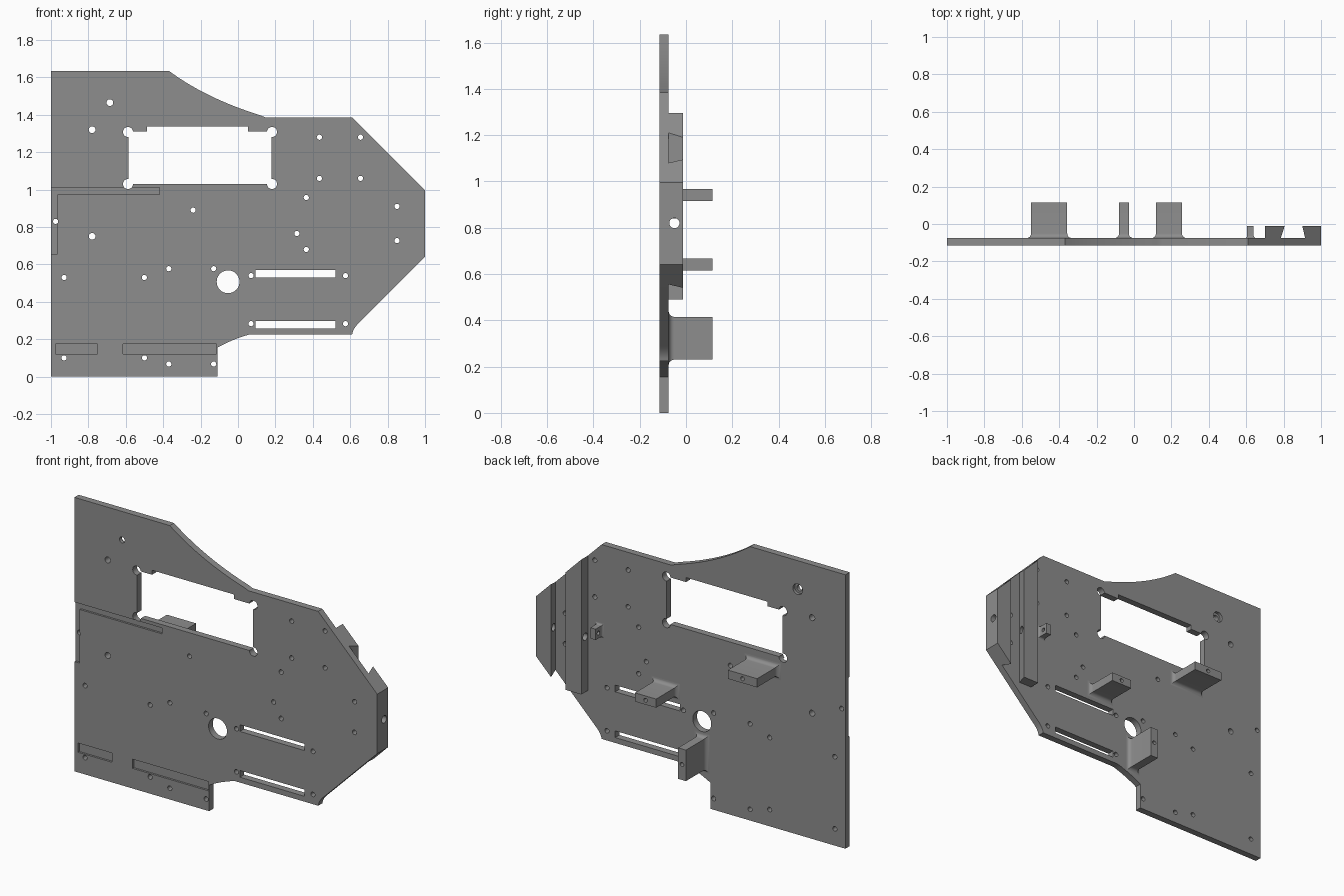
import bpy, bmesh, math
from mathutils import Vector, Matrix

if "Cube" in bpy.data.objects:
    bpy.data.objects.remove(bpy.data.objects["Cube"])

Y0, Y1, YB = -0.115, -0.075, -0.012   # plate front, plate back, back of rails

gray = bpy.data.materials.new("gray_metal")
gray.diffuse_color = (0.27, 0.27, 0.27, 1)
gray.use_nodes = True
gray.node_tree.nodes["Principled BSDF"].inputs["Base Color"].default_value = gray.diffuse_color


def make(name, bm):
    bmesh.ops.recalc_face_normals(bm, faces=bm.faces)
    me = bpy.data.meshes.new(name)
    bm.to_mesh(me)
    bm.free()
    me.materials.append(gray)
    ob = bpy.data.objects.new(name, me)
    bpy.context.collection.objects.link(ob)
    return ob


def loft(bm, rings):
    """Closed solid through rings of equal point count."""
    vs = [[bm.verts.new(p) for p in r] for r in rings]
    n = len(vs[0])
    for a, b in zip(vs, vs[1:]):
        for i in range(n):
            bm.faces.new((a[i], a[(i + 1) % n], b[(i + 1) % n], b[i]))
    bm.faces.new(vs[0])
    bm.faces.new(vs[-1][::-1])


def slab(bm, pts, ya, yb):
    """Extrude an x-z outline along y."""
    loft(bm, [[(x, y, z) for x, z in pts] for y in (ya, yb)])


def rect(x0, x1, z0, z1):
    return [(x0, z0), (x1, z0), (x1, z1), (x0, z1)]


def circle(x, z, r, n=20):
    return [(x + r * math.cos(2 * math.pi * i / n), z + r * math.sin(2 * math.pi * i / n)) for i in range(n)]


def bez(a, c, b, n):
    return [tuple(Vector(a) * (1 - t) ** 2 + Vector(c) * 2 * t * (1 - t) + Vector(b) * t * t)
            for t in (i / n for i in range(n + 1))]


def cut(ob, bm):
    """Subtract a bmesh from an object and bake the result."""
    cutter = make("cutter", bm)
    cutter.hide_render = True
    m = ob.modifiers.new("cut", 'BOOLEAN')
    m.operation, m.solver, m.object, m.use_self = 'DIFFERENCE', 'EXACT', cutter, True
    dg = bpy.context.evaluated_depsgraph_get()
    me = bpy.data.meshes.new_from_object(ob.evaluated_get(dg))
    ob.modifiers.clear()
    ob.data = me
    bpy.data.objects.remove(cutter)


def smooth(ob):
    bpy.ops.object.select_all(action='DESELECT')
    ob.select_set(True)
    bpy.context.view_layer.objects.active = ob
    bpy.ops.object.shade_smooth_by_angle(angle=math.radians(30))


# Plate outline
outline = [(-1, 0), (-0.11, 0)]
outline += bez((-0.11, 0.155), (-0.03, 0.2), (0.06, 0.225), 6)
outline += bez((0.61, 0.225), (0.615, 0.26), (0.65, 0.29), 6)
outline += [(1, 0.64), (1, 0.995), (0.61, 1.385), (0.15, 1.385)]
outline += bez((0.12, 1.397), (-0.17, 1.487), (-0.37, 1.635), 14)
outline += [(-1, 1.635)]
bm = bmesh.new()
slab(bm, outline, Y0, Y1)
plate = make("side_plate", bm)

# Window with a raised middle top edge and round corner reliefs
bm = bmesh.new()
slab(bm, [(-0.585, 1.03), (0.18, 1.03), (0.18, 1.31), (0.053, 1.31), (0.053, 1.337),
          (-0.487, 1.337), (-0.487, 1.31), (-0.585, 1.31)], -0.2, 0)
cut(plate, bm)
for x in (-0.588, 0.182):
    for z in (1.03, 1.308):
        bm = bmesh.new()
        slab(bm, circle(x, z, 0.027, 24), -0.2, 0)
        cut(plate, bm)

# Screw holes, shaft hole and slots
small = [(0.365, 0.957), (0.315, 0.765), (0.365, 0.68), (0.85, 0.91), (0.85, 0.727),
         (-0.93, 0.53), (-0.5, 0.53), (-0.37, 0.577), (-0.13, 0.577), (-0.93, 0.1), (-0.5, 0.1),
         (-0.37, 0.067), (-0.13, 0.067), (-0.975, 0.83), (-0.24, 0.89)]
small += [(x, z) for x in (0.435, 0.655) for z in (1.06, 1.28)]
small += [(x, z) for x in (0.07, 0.575) for z in (0.283, 0.54)]
holes = [(x, z, 0.014) for x, z in small]
holes += [(-0.685, 1.465, 0.018), (-0.78, 1.32, 0.018), (-0.78, 0.75, 0.018), (-0.053, 0.507, 0.061)]
bm = bmesh.new()
for x, z, r in holes:
    slab(bm, circle(x, z, r, 40 if r > 0.05 else 16), -0.2, 0)
for z in (0.257, 0.53):
    slab(bm, rect(0.093, 0.52, z, z + 0.04), -0.2, 0)
cut(plate, bm)

# Counterbore on the back
bm = bmesh.new()
slab(bm, circle(-0.685, 1.465, 0.032, 24), Y1 - 0.018, 0)
cut(plate, bm)

# Shallow front recesses: corner groove and two pockets
bm = bmesh.new()
slab(bm, [(-1.1, 0.655), (-0.965, 0.655), (-0.965, 0.975), (-0.42, 0.975), (-0.42, 1.01), (-1.1, 1.01)],
     -0.2, Y0 + 0.012)
slab(bm, rect(-0.975, -0.75, 0.12, 0.175), -0.2, Y0 + 0.012)
slab(bm, rect(-0.615, -0.115, 0.12, 0.175), -0.2, Y0 + 0.012)
cut(plate, bm)
smooth(plate)


# Dovetail rails following the sloped plate edges
def rail(name, profile, bottom):
    bm = bmesh.new()
    loft(bm, [[(x, y, bottom(x)) for x, y in profile], [(x, y, 1.995 - x) for x, y in profile]])
    ob = make(name, bm)
    bm = bmesh.new()
    bmesh.ops.create_cone(bm, cap_ends=True, segments=24, radius1=0.022, radius2=0.022, depth=1,
                          matrix=Matrix.Translation((0.85, -0.05, 0.82)) @ Matrix.Rotation(math.pi / 2, 4, 'Y'))
    cut(ob, bm)
    smooth(ob)


rail("inner_rail", [(0.70, Y1), (0.785, Y1), (0.805, YB), (0.70, YB)], lambda x: 0.49)
rail("outer_rail", [(0.915, Y1), (1, Y1), (1, YB), (0.90, YB)], lambda x: x - 0.36)


# Lugs on the back with a fillet around the root
def lug(name, x0, x1, z0, z1, tip, r=0.024, hole=True):
    rings = []
    for i in range(7):
        a = math.pi / 2 * i / 6
        e, y = r * (1 - math.sin(a)), Y1 + r * (1 - math.cos(a))
        rings.append([(x, y, z) for x, z in rect(x0 - e, x1 + e, z0 - e, z1 + e)])
    rings.append([(x, tip, z) for x, z in rect(x0, x1, z0, z1)])
    bm = bmesh.new()
    loft(bm, rings)
    ob = make(name, bm)
    if hole:
        bm = bmesh.new()
        slab(bm, circle((x0 + x1) / 2, (z0 + z1) / 2, 0.012, 16), tip - 0.08, tip + 0.1)
        cut(ob, bm)
    smooth(ob)


lug("upper_lug", -0.55, -0.357, 0.915, 0.967, 0.115)
lug("middle_lug", 0.117, 0.257, 0.615, 0.667, 0.115)
lug("lower_lug", -0.08, -0.028, 0.23, 0.415, 0.115)

# Small stop block with a cross hole
lug("stop_block", 0.605, 0.64, 0.84, 0.905, YB, r=0.012, hole=False)
bm = bmesh.new()
bmesh.ops.create_cone(bm, cap_ends=True, segments=16, radius1=0.012, radius2=0.012, depth=0.2,
                      matrix=Matrix.Translation((0.62, -0.038, 0.872)) @ Matrix.Rotation(math.pi / 2, 4, 'Y'))
cut(bpy.data.objects["stop_block"], bm)
smooth(bpy.data.objects["stop_block"])
